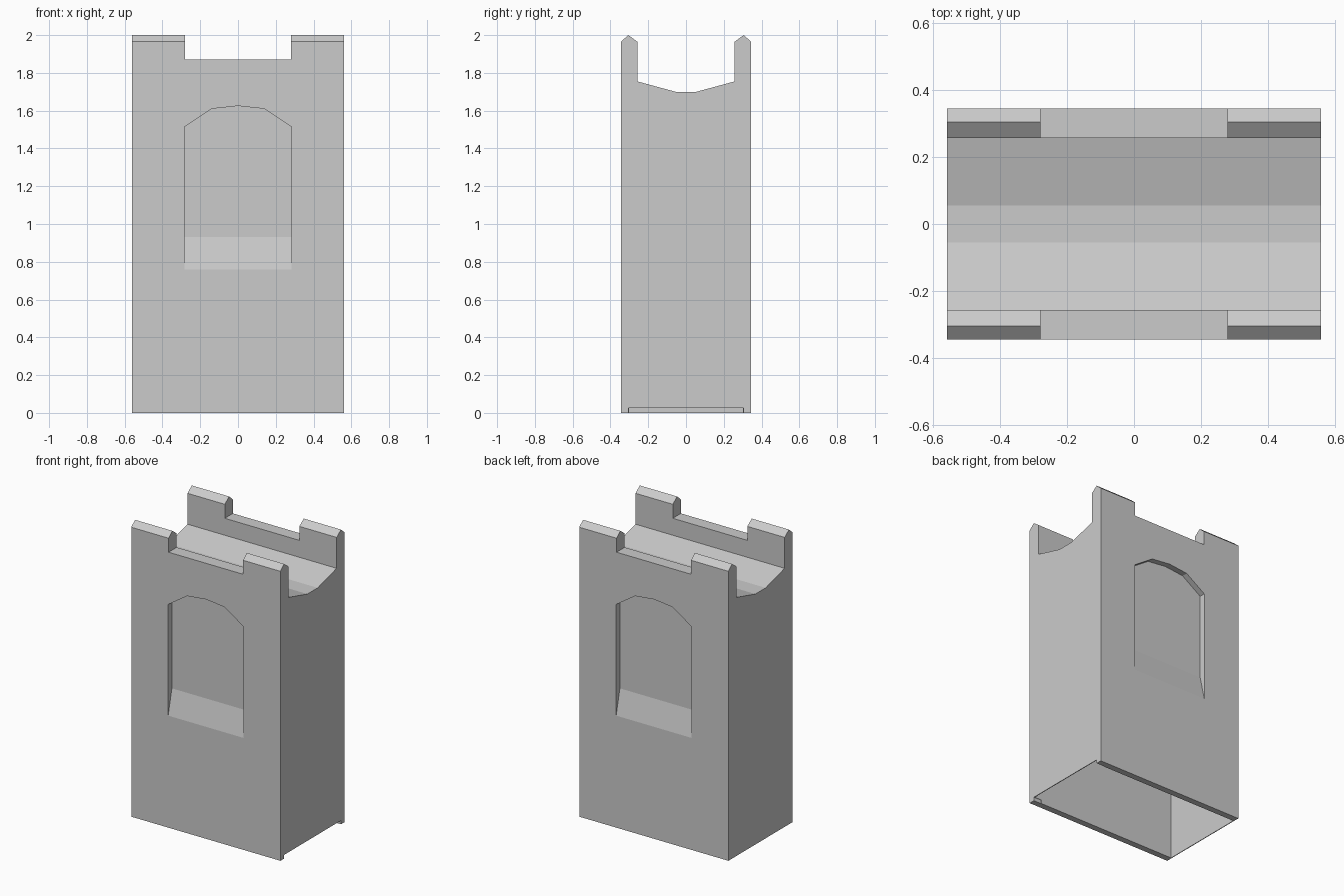
import bpy, bmesh

if "Cube" in bpy.data.objects:
    bpy.data.objects.remove(bpy.data.objects["Cube"])

HX, HY = 0.56, 0.345      # half width, half depth


def loft(name, ring_a, ring_b):
    """Closed solid between two matching outlines."""
    bm = bmesh.new()
    a = [bm.verts.new(p) for p in ring_a]
    b = [bm.verts.new(p) for p in ring_b]
    bm.faces.new(a)
    bm.faces.new(b[::-1])
    for i in range(len(a)):
        j = (i + 1) % len(a)
        bm.faces.new((a[j], a[i], b[i], b[j]))
    bmesh.ops.recalc_face_normals(bm, faces=bm.faces)
    me = bpy.data.meshes.new(name)
    bm.to_mesh(me)
    bm.free()
    ob = bpy.data.objects.new(name, me)
    bpy.context.collection.objects.link(ob)
    return ob


def box(name, x0, x1, y0, y1, z0, z1):
    ring = [(y0, z0), (y1, z0), (y1, z1), (y0, z1)]
    return loft(name, [(x0, y, z) for y, z in ring], [(x1, y, z) for y, z in ring])


def cut(target, cutter):
    cutter.hide_render = True
    m = target.modifiers.new("cut", 'BOOLEAN')
    m.operation = 'DIFFERENCE'
    m.solver = 'EXACT'
    m.object = cutter
    bpy.context.view_layer.objects.active = target
    bpy.ops.object.modifier_apply(modifier=m.name)
    bpy.data.objects.remove(cutter)


# Wall body: end profile with pointed parapets and dished walkway
half = [(HY, 0), (HY, 1.965), (0.305, 2.0), (0.258, 1.965), (0.258, 1.755), (0.055, 1.70)]
profile = half + [(-y, z) for y, z in reversed(half)]
wall = loft("wall_block", [(-HX, y, z) for y, z in profile], [(HX, y, z) for y, z in profile])

# Gap between the battlements
cut(wall, box("battlement_gap", -0.28, 0.28, -0.5, 0.5, 1.87, 2.2))

# Arched niches with a sloping sill, front and back
arch = [(0.283, 1.515), (0.14, 1.61), (0, 1.625), (-0.14, 1.61), (-0.283, 1.515)]
for s in (-1, 1):
    rings = []
    for y, sill in ((HY + 0.04, 0.59), (HY - 0.04, 0.93)):
        pts = [(0.283, sill)] + arch + [(-0.283, sill)]
        rings.append([(x, s * y, z) for x, z in pts])
    cut(wall, loft("niche_cutter", *rings))

# Hollow underside, and the low opening under the right end wall
cut(wall, box("hollow_cutter", -0.555, 0.555, -0.302, 0.302, -0.1, 1.66))
cut(wall, box("end_slot_cutter", 0.5, 0.6, -0.305, 0.305, -0.1, 0.025))
